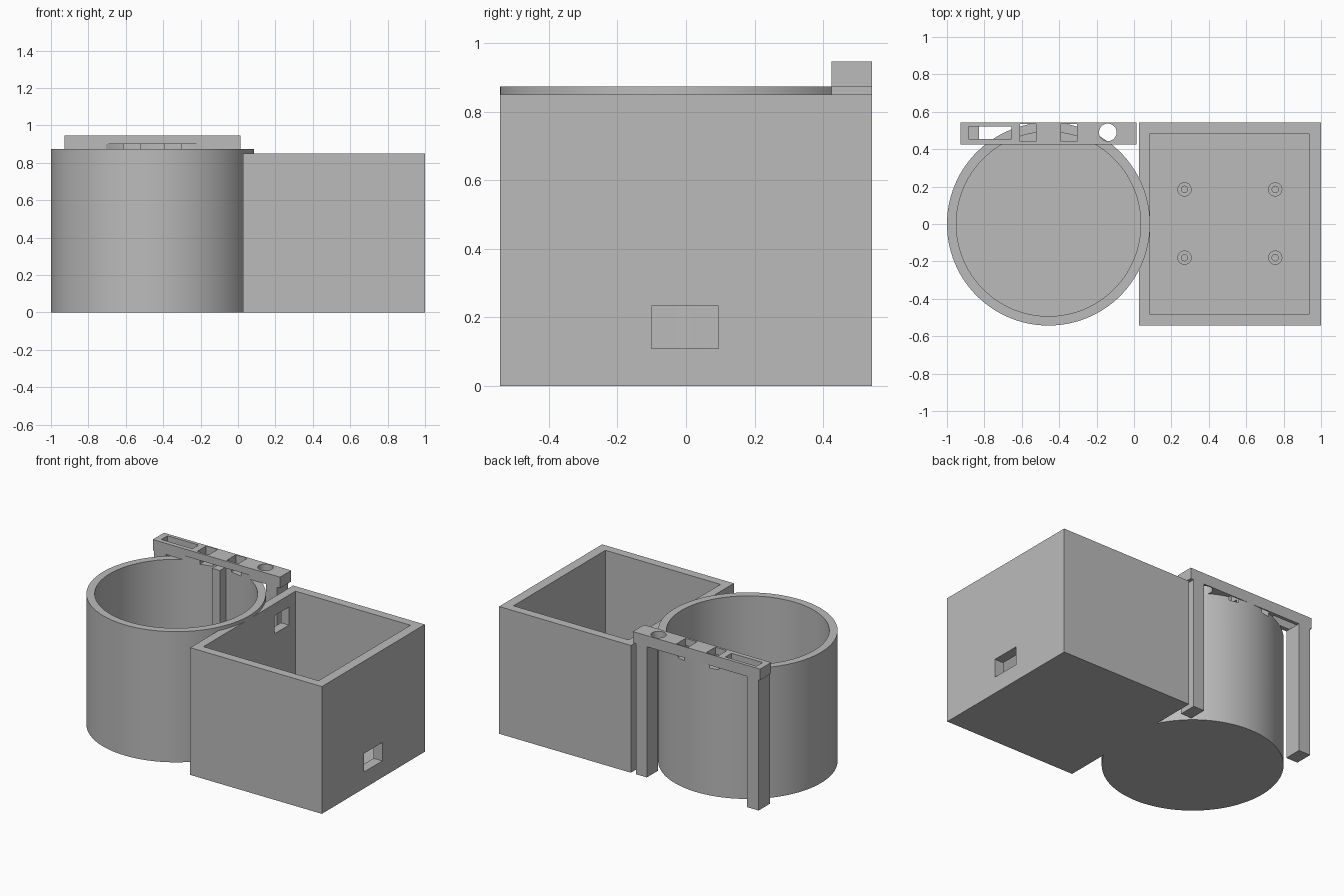
import bpy

cube = bpy.data.objects.get("Cube")
if cube:
    bpy.data.objects.remove(cube, do_unlink=True)

grey = bpy.data.materials.new("plain grey")
grey.use_nodes = True
grey.diffuse_color = (0.5, 0.5, 0.5, 1)
grey.node_tree.nodes["Principled BSDF"].inputs["Base Color"].default_value = (0.5, 0.5, 0.5, 1)


def finish(name):
    ob = bpy.context.object
    ob.name = name
    ob.data.materials.append(grey)
    return ob


def block(name, x, y, z):
    """Box given by its low and high limit on each axis."""
    lims = (x, y, z)
    bpy.ops.mesh.primitive_cube_add(size=1, location=[(a + b) / 2 for a, b in lims])
    ob = bpy.context.object
    ob.scale = [b - a for a, b in lims]
    bpy.ops.object.transform_apply(location=False, rotation=False, scale=True)
    return finish(name)


def drum(name, x, y, r, z, sides=128):
    bpy.ops.mesh.primitive_cylinder_add(vertices=sides, radius=r, depth=z[1] - z[0],
                                        location=(x, y, (z[0] + z[1]) / 2))
    return finish(name)


def cut(target, *cutters):
    """Subtract each cutter from the target, then discard it."""
    bpy.context.view_layer.objects.active = target
    for c in cutters:
        mod = target.modifiers.new("cut", "BOOLEAN")
        mod.operation = "DIFFERENCE"
        mod.solver = "EXACT"
        mod.object = c
        bpy.ops.object.modifier_apply(modifier=mod.name)
        bpy.data.objects.remove(c, do_unlink=True)


def smooth(ob):
    bpy.ops.object.select_all(action="DESELECT")
    ob.select_set(True)
    bpy.context.view_layer.objects.active = ob
    bpy.ops.object.shade_smooth_by_angle(angle=0.5)


CX, R, R_IN = -0.457, 0.543, 0.493   # cup centre and radii
RIM, BOX_TOP, FLOOR = 0.873, 0.85, 0.055
BACK, BAR_FRONT = 0.543, 0.425
SLOTS = ((-0.61, -0.525), (-0.39, -0.305))


def slot_cutters():
    return [block("slot cutter", s, (0.44, 0.535), (0.85, 1.1)) for s in SLOTS]


# Round cup, notched under the bar slots
cup = drum("round_cup", CX, 0, R, (0, RIM))
cut(cup, drum("cavity", CX, 0, R_IN, (FLOOR, 1.1)), *slot_cutters())
smooth(cup)
block("cup_inner_rib", (-0.49, -0.433), (BAR_FRONT + 0.002, 0.51), (0.04, RIM - 0.002))

# Square box with two wall windows, trimmed around the cup
box = block("square_box", (0.027, 1), (-BACK, BACK), (0, BOX_TOP))
cut(box,
    block("cavity", (0.085, 0.935), (-0.485, 0.485), (FLOOR, 1.1)),
    drum("cup clearance", CX, 0, R_IN + 0.02, (-0.1, 1.1)),
    block("outer window", (0.9, 1.1), (-0.1, 0.095), (0.11, 0.233)),
    block("inner window", (-0.05, 0.15), (0.265, 0.415), (0.65, 0.77)))
smooth(box)

# Mounting posts on the box floor
for i, x in enumerate((0.27, 0.755)):
    for j, y in enumerate((-0.18, 0.185)):
        post = drum(f"mounting_post_{i}{j}", x, y, 0.038, (FLOOR - 0.01, 0.11), 32)
        cut(post, drum("screw hole", x, y, 0.017, (FLOOR, 0.2), 32))
        smooth(post)

# Cross bar with its slots, round hole and hollowed underside
bar = block("cross_bar", (-0.927, 0.013), (BAR_FRONT, BACK), (RIM, 0.947))
cut(bar,
    drum("underside recess", CX, 0, R_IN, (0.5, 0.9)),
    block("long slot", (-0.885, -0.655), (0.455, 0.52), (0.8, 1.1)),
    drum("round hole", -0.14, 0.49, 0.047, (0.8, 1.1), 48),
    *slot_cutters())
smooth(bar)

# Legs carrying the bar
for side, x in (("left", (-0.091, -0.01)), ("right", (-0.917, -0.83))):
    block(f"{side}_bar_leg", x, (BAR_FRONT, BACK), (0, RIM))
